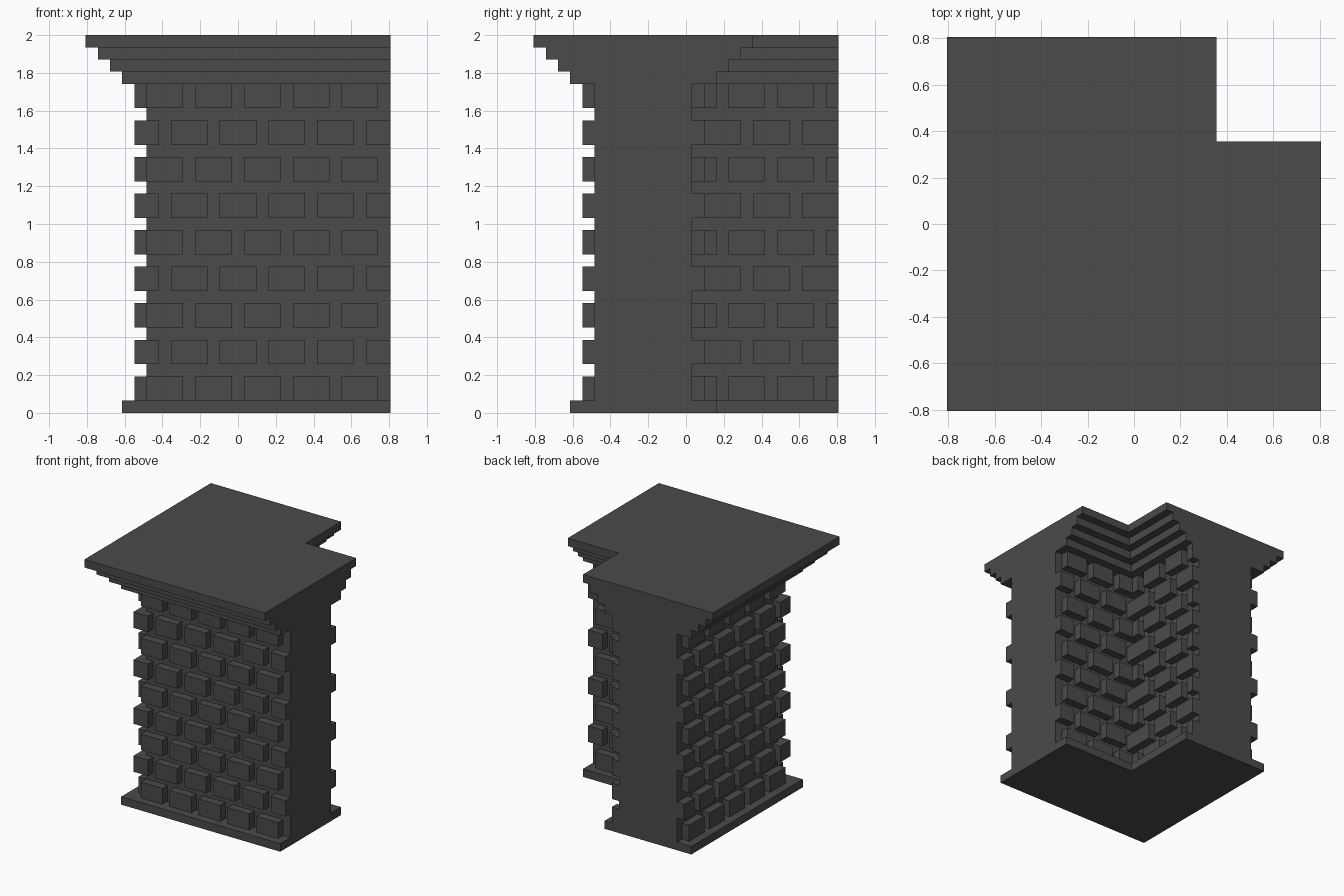
import bpy, bmesh

if "Cube" in bpy.data.objects:
    bpy.data.objects.remove(bpy.data.objects["Cube"], do_unlink=True)

U = 2 / 31      # one module of the masonry grid
END = 25        # cut ends of both arms
OUT, IN = 5, 13  # outer and inner wall faces

stone = bpy.data.materials.new("dark grey stone")
stone.use_nodes = True
stone.diffuse_color = (0.069, 0.069, 0.069, 1)
stone.node_tree.nodes["Principled BSDF"].inputs["Base Color"].default_value = stone.diffuse_color


def prism(bm, outline, z0, z1):
    """Extrude a plan outline (in modules) between two heights."""
    verts = [bm.verts.new(((x - END / 2) * U, (y - END / 2) * U, z0 * U)) for x, y in outline]
    face = bm.faces.new(verts)
    top = bmesh.ops.extrude_face_region(bm, geom=[face])["geom"]
    bmesh.ops.translate(bm, vec=(0, 0, (z1 - z0) * U),
                        verts=[g for g in top if isinstance(g, bmesh.types.BMVert)])


def finish(bm, name):
    bmesh.ops.recalc_face_normals(bm, faces=bm.faces)
    mesh = bpy.data.meshes.new(name)
    bm.to_mesh(mesh)
    bm.free()
    mesh.materials.append(stone)
    bpy.context.collection.objects.link(bpy.data.objects.new(name, mesh))


def corner_slab(name, grow, z0, z1):
    """L-shaped slab, widened past the wall faces by grow."""
    a, b = OUT - grow, IN + grow
    bm = bmesh.new()
    prism(bm, [(a, a), (END, a), (END, b), (b, b), (b, END), (a, END)], z0, z1)
    finish(bm, name)


def course(name, first, start, row, along_x, depth):
    """Row of bricks, three long with one-module gaps, clipped to the wall."""
    bm = bmesh.new()
    for a in range(first, END, 4):
        lo, hi = max(a, start), min(a + 3, END)
        if hi <= lo:
            continue
        box = [(lo, depth), (hi, depth), (hi, depth + 1), (lo, depth + 1)]
        if not along_x:
            box = [(y, x) for x, y in box]
        prism(bm, box, 1 + 3 * row, 3 + 3 * row)
    finish(bm, name)


# Foot, wall core and stepped cornice
corner_slab("base_slab", 2, 0, 1)
corner_slab("wall_core", 0, 1, 27)
for i in range(4):
    corner_slab(f"cornice_step_{i + 1}", 2 + i, 27 + i, 28 + i)

# Running-bond brick courses on all four wall faces
for r in range(9):
    odd = r % 2
    course(f"front_bricks_{r}", 3 if odd else 5, OUT - 1 if odd else OUT, r, True, OUT - 1)
    course(f"side_bricks_{r}", 3 if odd else 5, OUT, r, False, OUT - 1)
    course(f"inner_back_bricks_{r}", 11 if odd else 13, IN, r, True, IN)
    course(f"inner_side_bricks_{r}", 14 if odd else 12, IN + 1, r, False, IN)
